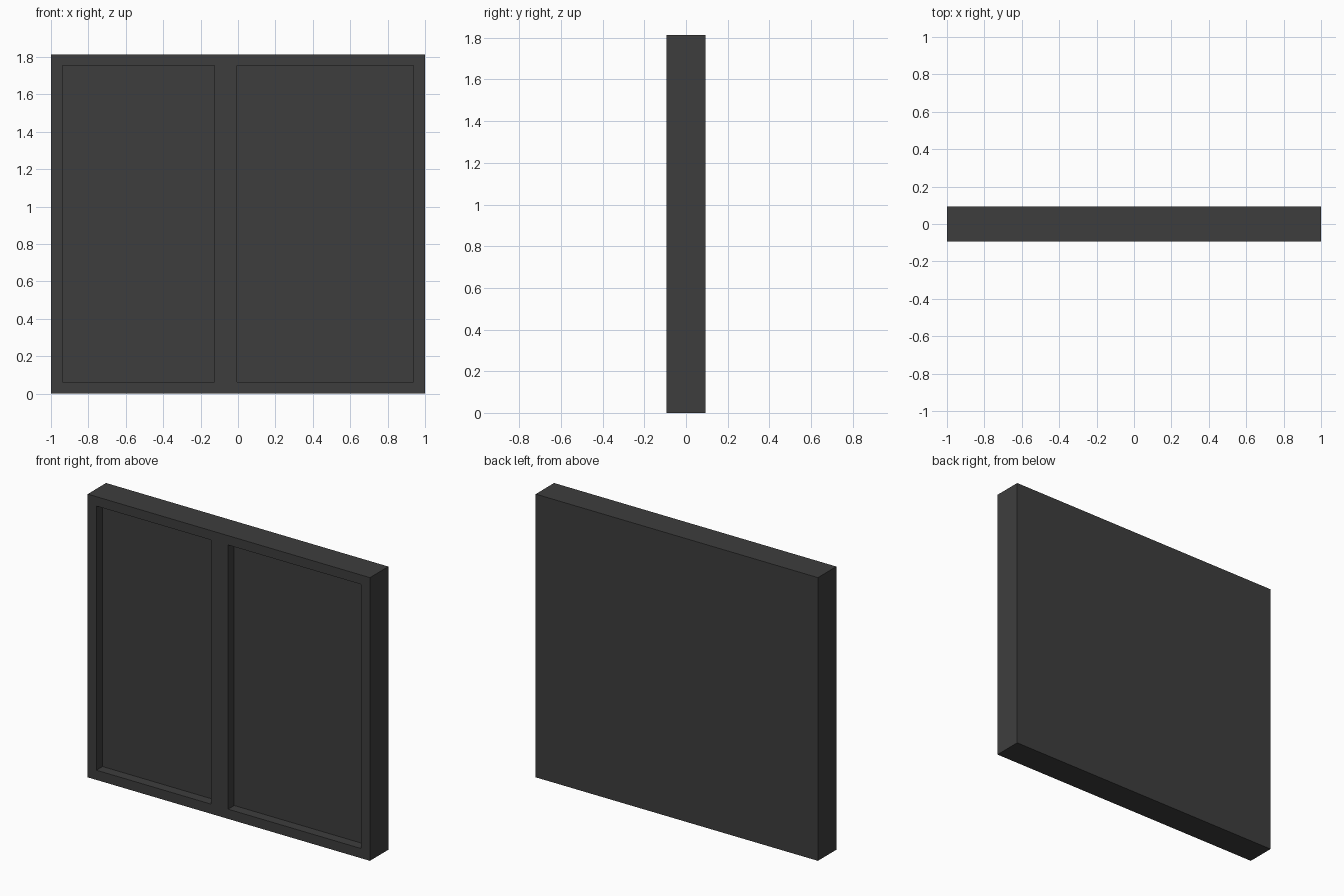
import bpy, bmesh
from mathutils import Vector

if "Cube" in bpy.data.objects:
    bpy.data.objects.remove(bpy.data.objects["Cube"])

W, D, H = 2.0, 0.186, 1.814      # overall size
RECESS = 0.062                   # depth of the sunken panels
PANELS = [(-0.938, -0.125), (-0.005, 0.938)]   # x ranges of the two panels
Z0, Z1 = 0.062, 1.754            # panel bottom and top

charcoal = bpy.data.materials.new("charcoal")
charcoal.diffuse_color = (0.048, 0.048, 0.048, 1)
charcoal.use_nodes = True
charcoal.node_tree.nodes["Principled BSDF"].inputs["Base Color"].default_value = charcoal.diffuse_color

# Solid slab standing on the ground
bm = bmesh.new()
bmesh.ops.create_cube(bm, size=1)
for v in bm.verts:
    v.co = Vector((v.co.x * W, v.co.y * D, (v.co.z + 0.5) * H))


def cut(co, no):
    bmesh.ops.bisect_plane(bm, geom=bm.verts[:] + bm.edges[:] + bm.faces[:],
                           plane_co=co, plane_no=no, dist=1e-5)


# Score the panel outlines
for x in (x for pair in PANELS for x in pair):
    cut((x, 0, 0), (1, 0, 0))
for z in (Z0, Z1):
    cut((0, 0, z), (0, 0, 1))
bm.normal_update()

# Sink the two front panels
front = []
for f in bm.faces:
    c = f.calc_center_median()
    if f.normal.y < -0.9 and Z0 < c.z < Z1 and any(a < c.x < b for a, b in PANELS):
        front.append(f)
for f in bmesh.ops.extrude_discrete_faces(bm, faces=front)["faces"]:
    for v in f.verts:
        v.co.y += RECESS

# Merge leftover coplanar faces and fix normals
bmesh.ops.dissolve_limit(bm, angle_limit=0.01, verts=bm.verts[:], edges=bm.edges[:])
bmesh.ops.recalc_face_normals(bm, faces=bm.faces[:])

mesh = bpy.data.meshes.new("panelled_slab")
bm.to_mesh(mesh)
bm.free()
mesh.materials.append(charcoal)
bpy.context.collection.objects.link(bpy.data.objects.new("panelled_slab", mesh))
